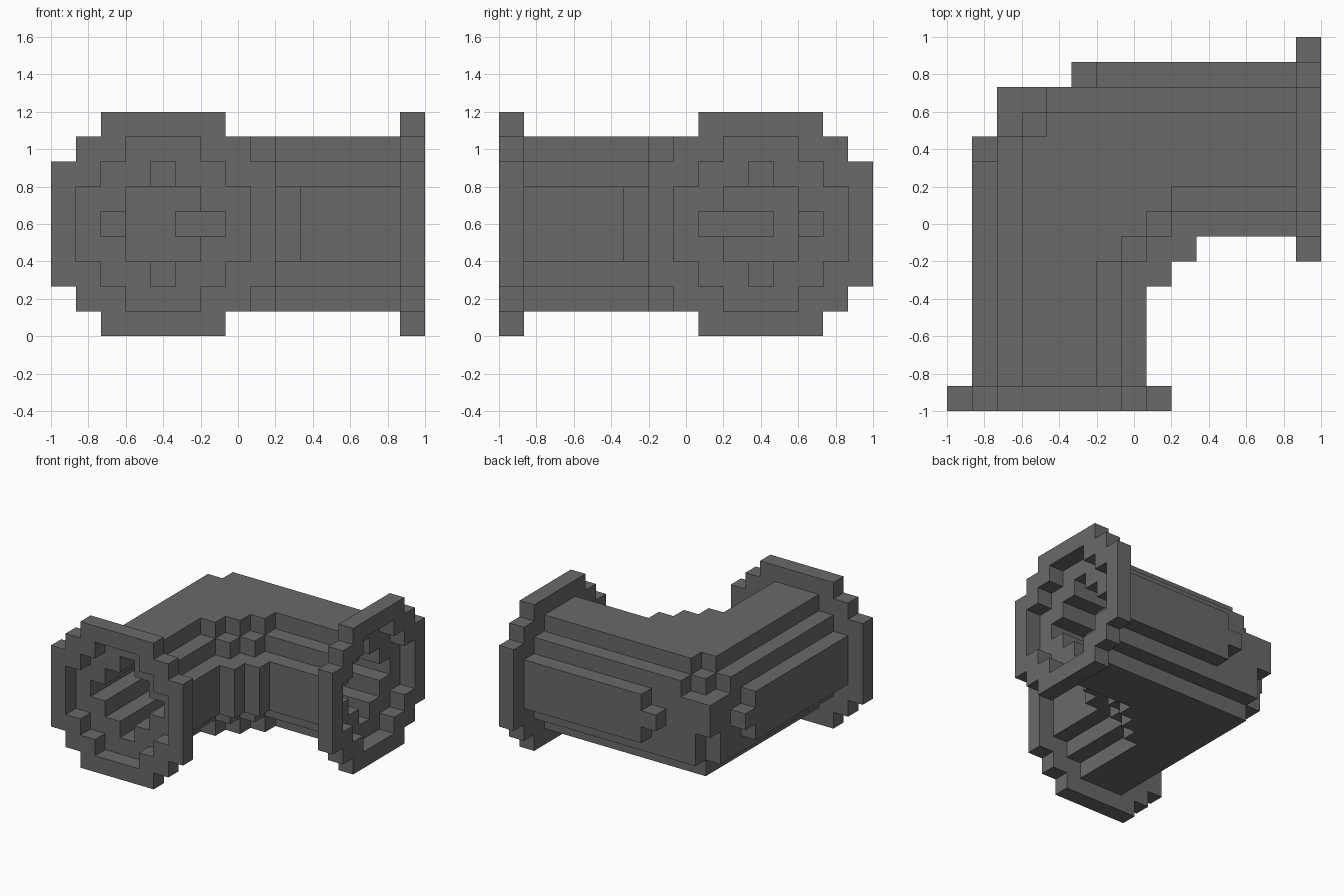
import bpy
import bmesh
from mathutils import Vector

if "Cube" in bpy.data.objects:
    bpy.data.objects.remove(bpy.data.objects["Cube"], do_unlink=True)

CELL = 2 / 15
MID_X, MID_Y, MID_Z = 4, 10, 4       # centre lines of the two pipe legs
END = 14                             # last cell of the long sides

metal = bpy.data.materials.new("dark_grey_metal")
metal.use_nodes = True
GREY = (0.145, 0.140, 0.142, 1)
metal.diffuse_color = GREY
metal.node_tree.nodes["Principled BSDF"].inputs["Base Color"].default_value = GREY


def box(xs, ys, z):
    """Cells of one layer, both limits included."""
    return {(x, y, z) for x in range(xs[0], xs[1] + 1)
            for y in range(ys[0], ys[1] + 1)}


def build(name, cells):
    """Turn a set of cells into a mesh made of its exposed faces."""
    bm = bmesh.new()
    verts = {}
    for cell in sorted(cells):
        for axis in range(3):
            for side in (0, 1):
                step = [0, 0, 0]
                step[axis] = 2 * side - 1
                if tuple(c + s for c, s in zip(cell, step)) in cells:
                    continue
                u, v = (axis + 1) % 3, (axis + 2) % 3
                ring = []
                for du, dv in ((0, 0), (1, 0), (1, 1), (0, 1)):
                    p = list(cell)
                    p[axis] += side
                    p[u] += du
                    p[v] += dv
                    p = tuple(p)
                    if p not in verts:
                        co = Vector(p) * CELL - Vector((1, 1, 0))
                        verts[p] = bm.verts.new(co)
                    ring.append(verts[p])
                bm.faces.new(ring if side else ring[::-1])
    mesh = bpy.data.meshes.new(name)
    bm.to_mesh(mesh)
    bm.free()
    mesh.materials.append(metal)
    obj = bpy.data.objects.new(name, mesh)
    bpy.context.collection.objects.link(obj)


# Half widths by distance from the centre height
PIPE = {0: 3, 1: 3, 2: 2, 3: 1}
RIM = {0: 4, 1: 4, 2: 4, 3: 3, 4: 2}

# Stair steps filling the inner bend, by half width
INNER_BEND = {
    1: [(6, 6), (6, 7), (6, 8), (7, 7), (7, 8), (8, 8)],
    2: [(7, 6), (7, 7), (8, 7)],
    3: [(8, 5), (8, 6), (9, 6)],
}

# Notches in the outer bend, by layer
OUTER_NOTCH = {
    2: [(2, 12)],
    3: [(2, 12)],
    6: [(2, 11), (2, 12), (3, 12)],
    7: [(3, 11)],
}

# Pipe walls: two legs, inner stairs and a rounded outer bend
pipe = set()
for z in range(1, 8):
    w = PIPE[abs(z - MID_Z)]
    layer = box((MID_X - w, MID_X + w), (1, MID_Y + w), z)
    layer |= box((MID_X - w, END - 1), (MID_Y - w, MID_Y + w), z)
    layer |= {(x, y, z) for x, y in INNER_BEND[w]}
    layer -= {(x, y, z) for x, y in OUTER_NOTCH.get(z, [])}
    tip = 1 if z == MID_Z else 0     # side panels end in a narrow tip
    layer -= box((1, 1), (10 + tip, 13), z)
    layer -= box((1, 5 - tip), (13, 13), z)
    pipe |= layer

# Channel running through both legs
for z in range(2, 7):
    r = 2 - abs(z - MID_Z)
    bore = box((MID_X - r, MID_X + r), (1, MID_Y + r), z)
    bore |= box((MID_X - r, END - 1), (MID_Y - r, MID_Y + r), z)
    if r == 2:
        bore -= box((2, 2), (11, 12), z) | box((2, 4), (12, 12), z)
    pipe -= bore
build("pipe_elbow", pipe)

# Raised rims around both openings
front, side = set(), set()
for z in range(9):
    h = abs(z - MID_Z)
    w, hole = RIM[h], PIPE.get(h, -1)
    for d in range(-w, w + 1):
        if abs(d) > hole:
            front.add((MID_X + d, 0, z))
            side.add((END, MID_Y + d, z))
build("front_rim", front)
build("left_rim", side)
